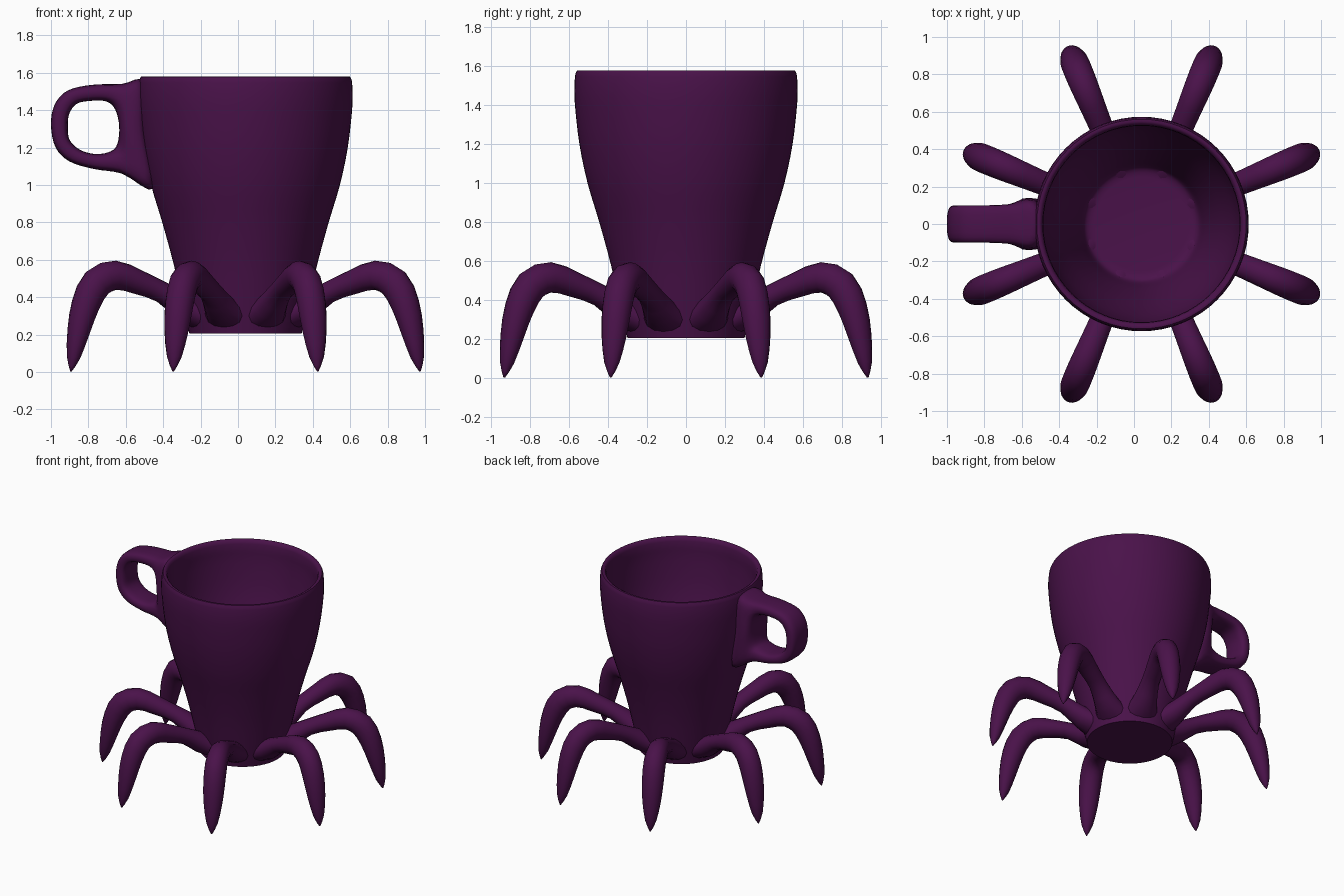
import bpy, bmesh, math
from mathutils import Vector

cube = bpy.data.objects.get("Cube")
if cube:
    bpy.data.objects.remove(cube, do_unlink=True)

CUP_X = 0.04

purple = bpy.data.materials.new("dark purple")
purple.use_nodes = True
color = (0.068, 0.006, 0.068, 1)
purple.diffuse_color = color
purple.node_tree.nodes["Principled BSDF"].inputs["Base Color"].default_value = color


def resample(points, steps, closed=False):
    """Catmull-Rom interpolation of tuples of any length."""
    n = len(points)
    pts = [Vector(p) for p in points]
    get = (lambda i: pts[i % n]) if closed else (lambda i: pts[max(0, min(n - 1, i))])
    out = []
    for i in range(n if closed else n - 1):
        a, b, c, d = (get(i + k) for k in (-1, 0, 1, 2))
        for s in range(steps):
            t = s / steps
            out.append(0.5 * (2 * b + (c - a) * t + (2 * a - 5 * b + 4 * c - d) * t * t
                              + (3 * b - a - 3 * c + d) * t ** 3))
    return out if closed else out + [pts[-1]]


def power(v, e):
    return math.copysign(abs(v) ** e, v)


def loft(name, rings, closed=False, caps=True, angle=50):
    """Skin a list of equally sized point rings."""
    bm = bmesh.new()
    loops = [[bm.verts.new(p) for p in ring] for ring in rings]
    n = len(loops[0])
    for i in range(len(loops) if closed else len(loops) - 1):
        a, b = loops[i], loops[(i + 1) % len(loops)]
        for j in range(n):
            k = (j + 1) % n
            bm.faces.new((a[j], a[k], b[k], b[j]))
    if caps and not closed:
        bm.faces.new(loops[0])
        bm.faces.new(loops[-1])
    bmesh.ops.recalc_face_normals(bm, faces=bm.faces)
    mesh = bpy.data.meshes.new(name)
    bm.to_mesh(mesh)
    bm.free()
    mesh.materials.append(purple)
    obj = bpy.data.objects.new(name, mesh)
    bpy.context.collection.objects.link(obj)
    bpy.ops.object.select_all(action='DESELECT')
    obj.select_set(True)
    bpy.context.view_layer.objects.active = obj
    bpy.ops.object.shade_smooth_by_angle(angle=math.radians(angle))
    return obj


# Cup: outer wall, rounded rim, inner wall and floor as (radius, height)
outer = resample([(0.30, 0.205), (0.335, 0.36), (0.385, 0.58), (0.445, 0.8), (0.505, 1.0),
                  (0.547, 1.2), (0.57, 1.4), (0.573, 1.5), (0.568, 1.56)], 3)
rim = [(0.56, 1.578), (0.548, 1.58), (0.535, 1.572), (0.528, 1.55)]
inner = resample([(0.525, 1.5), (0.522, 1.4), (0.5, 1.2), (0.455, 1.0), (0.4, 0.8),
                  (0.345, 0.58), (0.315, 0.43), (0.29, 0.39), (0.25, 0.38)], 3)
SEG = 64
rings = [[(CUP_X + r * math.cos(math.tau * j / SEG), r * math.sin(math.tau * j / SEG), z)
          for j in range(SEG)] for r, z in outer + rim + inner]
loft("cup", rings)

# Handle: outer x, z, inner x, z, half width around the loop
stations = [(-0.505, 1.55, -0.655, 1.40, 0.13), (-0.62, 1.54, -0.70, 1.445, 0.107),
            (-0.78, 1.535, -0.78, 1.45, 0.10), (-0.91, 1.505, -0.86, 1.435, 0.10),
            (-0.98, 1.43, -0.90, 1.385, 0.10), (-1.0, 1.32, -0.91, 1.32, 0.10),
            (-0.975, 1.20, -0.90, 1.24, 0.10), (-0.90, 1.125, -0.84, 1.185, 0.10),
            (-0.77, 1.085, -0.755, 1.165, 0.10), (-0.62, 1.06, -0.68, 1.18, 0.107),
            (-0.45, 0.98, -0.645, 1.22, 0.13), (-0.49, 1.28, -0.635, 1.31, 0.14)]
rings = []
for ox, oz, ix, iz, w in resample(stations, 4, closed=True):
    ring = []
    for j in range(20):
        a = math.tau * j / 20
        u, v = power(math.cos(a), 0.65), power(math.sin(a), 0.65)
        ring.append(((ox + ix) / 2 + u * (ox - ix) / 2, w * v, (oz + iz) / 2 + u * (oz - iz) / 2))
    rings.append(ring)
loft("handle", rings, closed=True, angle=80)

# Legs: distance from the cup axis, height, half thickness, half width
path = resample([(0.24, 0.285, 0.07, 0.13), (0.35, 0.345, 0.075, 0.09), (0.48, 0.425, 0.058, 0.065),
                 (0.62, 0.48, 0.066, 0.067), (0.75, 0.517, 0.078, 0.074), (0.86, 0.475, 0.085, 0.078),
                 (0.925, 0.36, 0.076, 0.077), (0.965, 0.22, 0.06, 0.066), (0.995, 0.08, 0.036, 0.04),
                 (1.01, 0.003, 0.004, 0.004)], 2)
for k in range(8):
    turn = math.radians(22.5 + 45 * k)
    out, side = Vector((math.cos(turn), math.sin(turn), 0)), Vector((-math.sin(turn), math.cos(turn), 0))
    rings = []
    for i, (r, z, t, w) in enumerate(path):
        before, after = path[max(0, i - 1)], path[min(len(path) - 1, i + 1)]
        d = Vector((after[0] - before[0], after[1] - before[1])).normalized()
        normal = out * -d.y + Vector((0, 0, d.x))
        centre = Vector((CUP_X, 0, z)) + out * r
        rings.append([centre + normal * t * math.cos(math.tau * j / 14)
                      + side * w * math.sin(math.tau * j / 14) for j in range(14)])
    loft(f"leg_{k + 1}", rings, angle=80)
